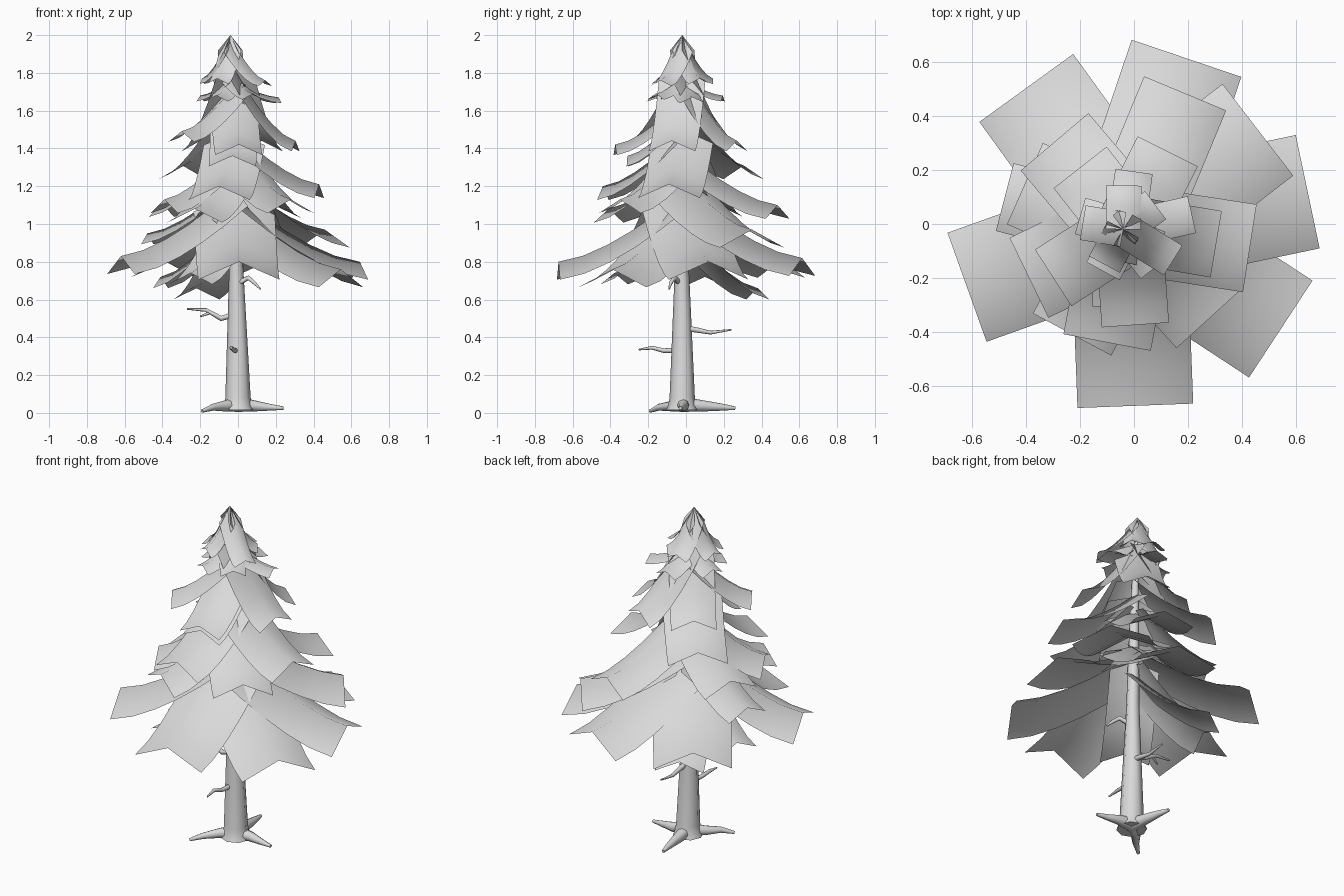
import bpy, bmesh
from mathutils import Vector

cube = bpy.data.objects.get("Cube")
if cube:
    bpy.data.objects.remove(cube, do_unlink=True)

GREY = (0.7, 0.7, 0.7, 1.0)
grey = bpy.data.materials.new("plain_grey")
grey.use_nodes = True
grey.diffuse_color = GREY
grey.node_tree.nodes["Principled BSDF"].inputs["Base Color"].default_value = GREY


def add_object(name, mesh):
    """Link a smooth shaded grey mesh to the scene."""
    mesh.materials.clear()
    mesh.materials.append(grey)
    for face in mesh.polygons:
        face.use_smooth = True
        face.material_index = 0
    obj = bpy.data.objects.new(name, mesh)
    bpy.context.collection.objects.link(obj)
    return obj


def tube(name, points):
    """Tapered tube through (x, y, z, radius) points."""
    curve = bpy.data.curves.new(name + "_path", "CURVE")
    curve.dimensions = "3D"
    curve.bevel_depth = 1.0
    curve.bevel_resolution = 2
    curve.use_fill_caps = True
    spline = curve.splines.new("POLY")
    spline.points.add(len(points) - 1)
    for target, (x, y, z, radius) in zip(spline.points, points):
        target.co = (x, y, z, 1.0)
        target.radius = radius
    helper = bpy.data.objects.new(name + "_helper", curve)
    bpy.context.collection.objects.link(helper)
    graph = bpy.context.evaluated_depsgraph_get()
    mesh = bpy.data.meshes.new_from_object(helper.evaluated_get(graph))
    bpy.data.objects.remove(helper, do_unlink=True)
    return add_object(name, mesh)


def bough(name, tip, width, rise, centre, root_fold, steps=5):
    """Sagging sheet from the trunk to the tip, folded down along its sides."""
    bm = bmesh.new()
    start = Vector(centre)
    reach = Vector(tip[:2]) - start
    side = Vector((-reach.y, reach.x)).normalized() * width / 2
    rows = []
    for i in range(steps + 1):
        t = i / steps
        height = tip[2] + rise * (1 - t) ** 1.5
        fold = width * (0.22 + root_fold * (1 - t))
        row = []
        for s in (-1, 0, 1):
            p = start + reach * t + side * s
            row.append(bm.verts.new((p.x, p.y, height - fold * abs(s))))
        rows.append(row)
    for a, b in zip(rows, rows[1:]):
        for j in range(2):
            bm.faces.new((a[j], b[j], b[j + 1], a[j + 1]))
    mesh = bpy.data.meshes.new(name)
    bm.to_mesh(mesh)
    bm.free()
    return add_object(name, mesh)


def tier(name, width, rise, tips, centre=(-0.02, -0.02), root_fold=0.0):
    for number, tip in enumerate(tips, 1):
        bough(f"{name}_bough_{number}", tip, width, rise, centre, root_fold)


# Trunk
tube("trunk", [(0, -0.02, 0.015, 0.085), (0, -0.02, 0.04, 0.075),
               (0, -0.02, 0.08, 0.067),
               (-0.01, -0.022, 0.8, 0.036), (-0.02, -0.02, 1.4, 0.025),
               (-0.035, -0.02, 1.92, 0.006)])

# Roots
for label, x, y, z in (("left", 0.24, -0.03, 0.025),
                       ("back", -0.03, 0.26, 0.025),
                       ("front_right", -0.19, -0.19, 0.01)):
    tube(label + "_root", [(0, -0.02, 0.045, 0.04),
                           (x * 0.4, y * 0.4, 0.036, 0.028),
                           (x * 0.7, y * 0.75, 0.03, 0.018),
                           (x, y, z, 0.009)])

# Bare twigs
tube("right_twig", [(-0.02, -0.02, 0.52, 0.016), (-0.09, -0.02, 0.5, 0.014),
                    (-0.17, -0.02, 0.545, 0.01), (-0.27, -0.02, 0.55, 0.004)])
tube("right_twig_fork", [(-0.15, -0.02, 0.53, 0.009),
                         (-0.2, -0.04, 0.51, 0.004)])
tube("front_twig", [(-0.01, -0.03, 0.33, 0.015), (-0.02, -0.12, 0.33, 0.012),
                    (-0.035, -0.18, 0.345, 0.01), (-0.03, -0.25, 0.335, 0.004)])
tube("back_twig", [(0, -0.02, 0.45, 0.016), (0, 0.05, 0.44, 0.014),
                   (0, 0.13, 0.425, 0.01), (0, 0.24, 0.44, 0.004)])
tube("left_twig", [(-0.01, -0.03, 0.68, 0.016), (0.055, -0.06, 0.715, 0.013),
                   (0.085, -0.08, 0.69, 0.01), (0.12, -0.09, 0.655, 0.004)])

# Foliage from the lowest tier to the top
tier("hidden", 0.27, 0.34, [
    (-0.41, 0.1, 0.72), (-0.22, 0.38, 0.66), (-0.25, -0.38, 0.74)])
tier("lowest", 0.43, 0.36, [
    (0.005, -0.675, 0.8), (0.645, 0.12, 0.8), (0.545, -0.39, 0.76),
    (-0.62, -0.235, 0.83), (-0.4, 0.505, 0.81), (0.195, 0.615, 0.82)])
tier("second", 0.43, 0.28, [(0.46, 0.35, 0.97)])
tier("second_right", 0.26, 0.28, [(-0.48, 0.1, 0.95)])
tier("middle", 0.33, 0.29, [
    (0.19, 0.485, 1.1), (0.43, -0.09, 1.21), (0.28, -0.35, 1.13),
    (-0.1, -0.44, 1.2), (-0.23, -0.41, 1.08), (-0.39, -0.2, 1.13),
    (-0.295, 0.305, 1.31), (-0.405, 0.15, 1.11)])
tier("upper_steep", 0.25, 0.38, [
    (0.305, -0.075, 1.44), (0.125, 0.27, 1.44), (-0.2, 0.21, 1.44)])
tier("upper_flat", 0.25, 0.24, [
    (0.005, -0.375, 1.42), (-0.3, -0.2, 1.49), (-0.03, -0.31, 1.36)])
tier("collar", 0.14, 0.09, [
    (0, 0.195, 1.68), (0.215, 0.035, 1.67), (-0.115, -0.175, 1.68),
    (-0.2, 0.03, 1.68), (0.08, -0.16, 1.69)], (-0.03, -0.02))
tier("crown", 0.13, 0.23, [
    (-0.037, 0.143, 1.77), (-0.19, 0.005, 1.77), (0.145, -0.135, 1.76),
    (0.08, 0.07, 1.77), (-0.11, -0.15, 1.77)], (-0.04, -0.02), 0.4)
